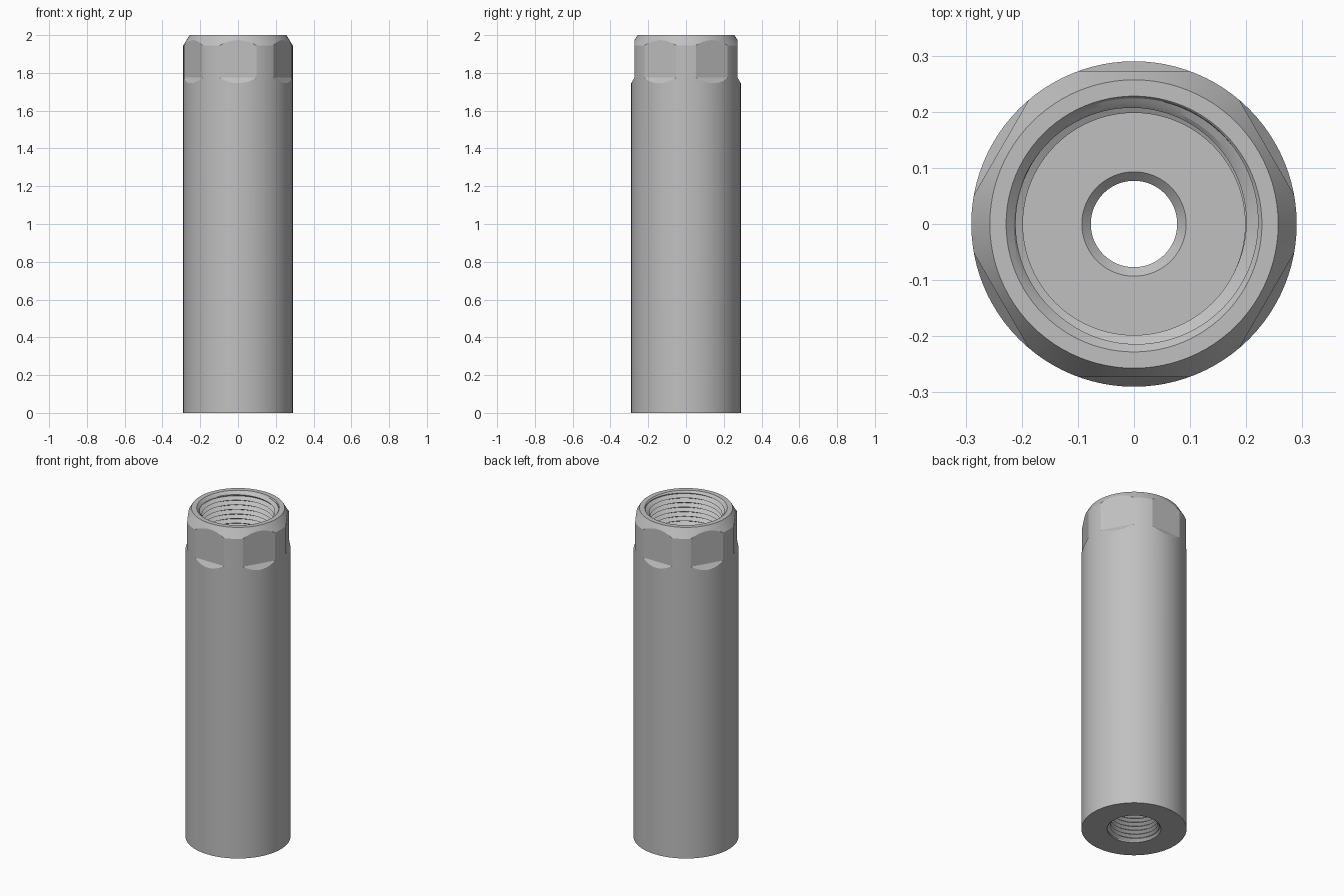
import bpy, bmesh, math
from mathutils import Matrix

SEGMENTS = 96
TOP, RADIUS, FLAT = 2.0, 0.29, 0.273

cube = bpy.data.objects.get("Cube")
if cube:
    bpy.data.objects.remove(cube, do_unlink=True)

steel = bpy.data.materials.new("grey steel")
steel.use_nodes = True
grey = (0.53, 0.53, 0.53, 1)
steel.diffuse_color = grey
steel.node_tree.nodes["Principled BSDF"].inputs["Base Color"].default_value = grey


def add_object(name, bm):
    mesh = bpy.data.meshes.new(name)
    bmesh.ops.recalc_face_normals(bm, faces=bm.faces[:])
    bm.to_mesh(mesh)
    bm.free()
    mesh.materials.append(steel)
    ob = bpy.data.objects.new(name, mesh)
    bpy.context.collection.objects.link(ob)
    return ob


def skin(bm, rows, point, turn=1):
    """Sweep rows of points around z; point(row, turn fraction) gives radius, height."""
    grid = []
    for k in range(rows):
        ring = []
        for i in range(SEGMENTS + 1):
            t = i / SEGMENTS
            r, z = point(k, t)
            a = turn * math.tau * t
            ring.append(bm.verts.new((r * math.cos(a), r * math.sin(a), z)))
        grid.append(ring)
    for low, high in zip(grid, grid[1:]):
        for i in range(SEGMENTS):
            bm.faces.new((low[i], low[i + 1], high[i + 1], high[i]))


def lathe(bm, profile):
    skin(bm, len(profile), lambda k, t: profile[k])


def thread(bm, minor, major, mouth, mouth_z, direction, length, pitch):
    """Right-hand internal thread running inward from its mouth, fading at its end."""
    shape = (0, 0.5, 1, 0.5)

    def point(k, t):
        d = min(max(pitch * (k / 4 - 1 + t), 0), length)
        fade = min(1, (length - d) / pitch)
        r = minor + (major - minor) * shape[k % 4] * fade
        return max(r, mouth - d), mouth_z + direction * d

    skin(bm, 4 * math.ceil(length / pitch) + 5, point, direction)


# Tubular body: outside, both threaded sockets and the web between them
bm = bmesh.new()
lathe(bm, [(0.149, 0), (RADIUS, 0), (RADIUS, 1.945), (0.257, TOP), (0.228, TOP)])
thread(bm, 0.198, 0.224, 0.228, TOP, -1, 0.6, 0.028)
lathe(bm, [(0.198, 1.4), (0.198, 0.6), (0.093, 0.6), (0.077, 0.584),
           (0.077, 0.5), (0.13, 0.5)])
thread(bm, 0.13, 0.147, 0.149, 0, 1, 0.5, 0.025)
bmesh.ops.remove_doubles(bm, verts=bm.verts[:], dist=0.00002)
body = add_object("threaded_sleeve", bm)

# Six wrench flats with a sloping lower shoulder
bm = bmesh.new()
section = [(FLAT, 1.775), (FLAT, 2.1), (0.35, 2.1), (0.35, 1.64)]
for n in range(6):
    turn = Matrix.Rotation(math.radians(60 * n), 4, "Z")
    verts = [bm.verts.new(turn @ Matrix.Translation((x, y, z)).to_translation())
             for x in (-0.13, 0.13) for y, z in section]
    left, right = verts[:4], verts[4:]
    bm.faces.new(left)
    bm.faces.new(right[::-1])
    for i in range(4):
        j = (i + 1) % 4
        bm.faces.new((left[j], left[i], right[i], right[j]))
cutter = add_object("flat_cutter", bm)

cut = body.modifiers.new("wrench_flats", "BOOLEAN")
cut.operation = "DIFFERENCE"
cut.solver = "EXACT"
cut.object = cutter

bpy.ops.object.select_all(action="DESELECT")
body.select_set(True)
bpy.context.view_layer.objects.active = body
bpy.ops.object.modifier_apply(modifier=cut.name)
bpy.data.objects.remove(cutter, do_unlink=True)
bpy.ops.object.shade_smooth_by_angle(angle=math.radians(14))
